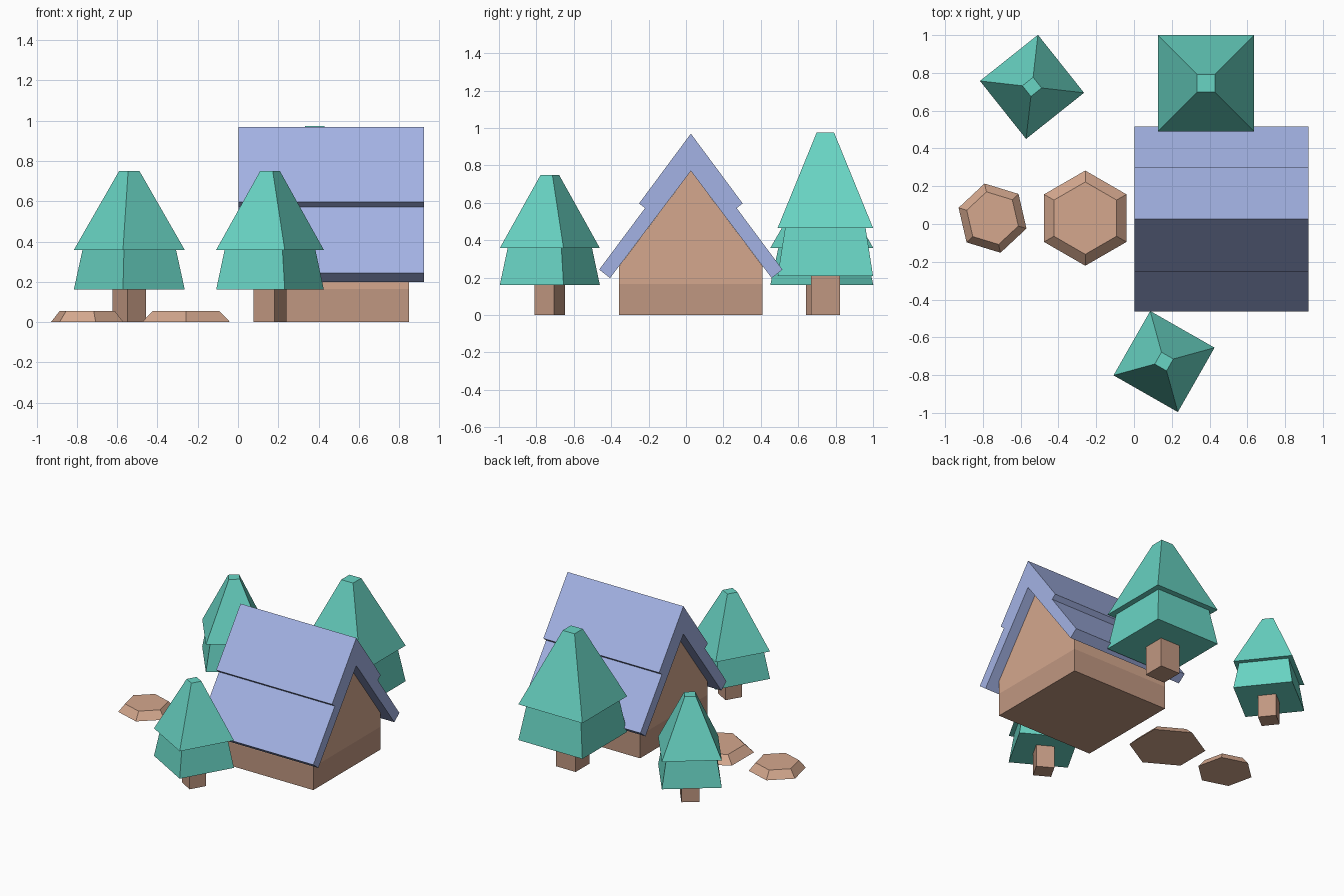
import bpy, bmesh
from math import cos, sin, radians, pi, sqrt

if "Cube" in bpy.data.objects:
    bpy.data.objects.remove(bpy.data.objects["Cube"])


def material(name, rgb):
    m = bpy.data.materials.new(name)
    m.diffuse_color = (*rgb, 1)
    m.use_nodes = True
    m.node_tree.nodes["Principled BSDF"].inputs["Base Color"].default_value = m.diffuse_color
    return m


ROOF = material("roof_blue", (0.37, 0.45, 0.78))
LEAF = material("leaf_teal", (0.14, 0.66, 0.55))
WALL = material("wall_tan", (0.66, 0.39, 0.27))
WOOD = material("wood_brown", (0.53, 0.31, 0.22))


def loft(name, rings, mat, loc=(0, 0, 0)):
    """Closed flat-faced solid through a list of equal-length point rings."""
    bm = bmesh.new()
    rows = [[bm.verts.new(p) for p in ring] for ring in rings]
    n = len(rows[0])
    for a, b in zip(rows, rows[1:]):
        for i in range(n):
            j = (i + 1) % n
            bm.faces.new((a[i], a[j], b[j], b[i]))
    bm.faces.new(rows[0][::-1])
    bm.faces.new(rows[-1])
    bmesh.ops.recalc_face_normals(bm, faces=bm.faces)
    me = bpy.data.meshes.new(name)
    bm.to_mesh(me)
    bm.free()
    me.materials.append(mat)
    ob = bpy.data.objects.new(name, me)
    ob.location = loc
    bpy.context.collection.objects.link(ob)
    return ob


def polygon(sides, r, z, angle):
    return [(r * cos(angle + 2 * pi * i / sides),
             r * sin(angle + 2 * pi * i / sides), z) for i in range(sides)]


def stack(name, sides, levels, angle, mat, loc):
    return loft(name, [polygon(sides, r, z, radians(angle)) for r, z in levels], mat, loc)


def gable_prism(name, x0, x1, upper, lower, mat):
    """Extrude along x a profile mirrored about the ridge line.
    upper: ridge to eave, lower: eave back to the centre line."""
    half = upper + lower
    prof = half + [(-y, z) for y, z in reversed(half) if y > 0]
    loft(name, [[(x, y, z) for y, z in prof] for x in (x0, x1)], mat, (0, 0.026, 0))


# House: foundation band, gabled walls, stepped roof
gable_prism("foundation", 0.08, 0.85, [(0.383, 0.165)], [(0.383, 0)], WOOD)
gable_prism("gable_walls", 0.08, 0.85, [(0, 0.77), (0.383, 0.262)], [(0.383, 0.165)], WALL)
gable_prism("stepped_roof", 0.002, 0.925,
            [(0, 0.97), (0.277, 0.597), (0.245, 0.572), (0.49, 0.243)],
            [(0.432, 0.198), (0, 0.77)], ROOF)

# Trees: square trunk and two-tier square foliage
S = sqrt(2)
for label, x, y, s, ang in (("back", 0.381, 0.745, 1, 45),
                            ("front", 0.159, -0.728, 0.769, 15.3),
                            ("left", -0.54, 0.726, 0.769, -6.5)):
    stack(label + "_tree_trunk", 4, [(0.078 * S * s, 0), (0.078 * S * s, 0.209 * s)],
          ang, WOOD, (x, y, 0))
    tiers = [(0.255, 0.209), (0.215, 0.466), (0.255, 0.466), (0.047, 0.975)]
    stack(label + "_tree_foliage", 4, [(h * S * s, z * s) for h, z in tiers],
          ang, LEAF, (x, y, 0))

# Stepping stones: bevelled hexagons
for label, x, r, ang in (("large", -0.258, 0.252, 30), ("small", -0.749, 0.188, -17)):
    stack(label + "_stepping_stone", 6, [(r, 0), (r * 0.76, 0.055)], ang, WALL, (x, 0.031, 0))
